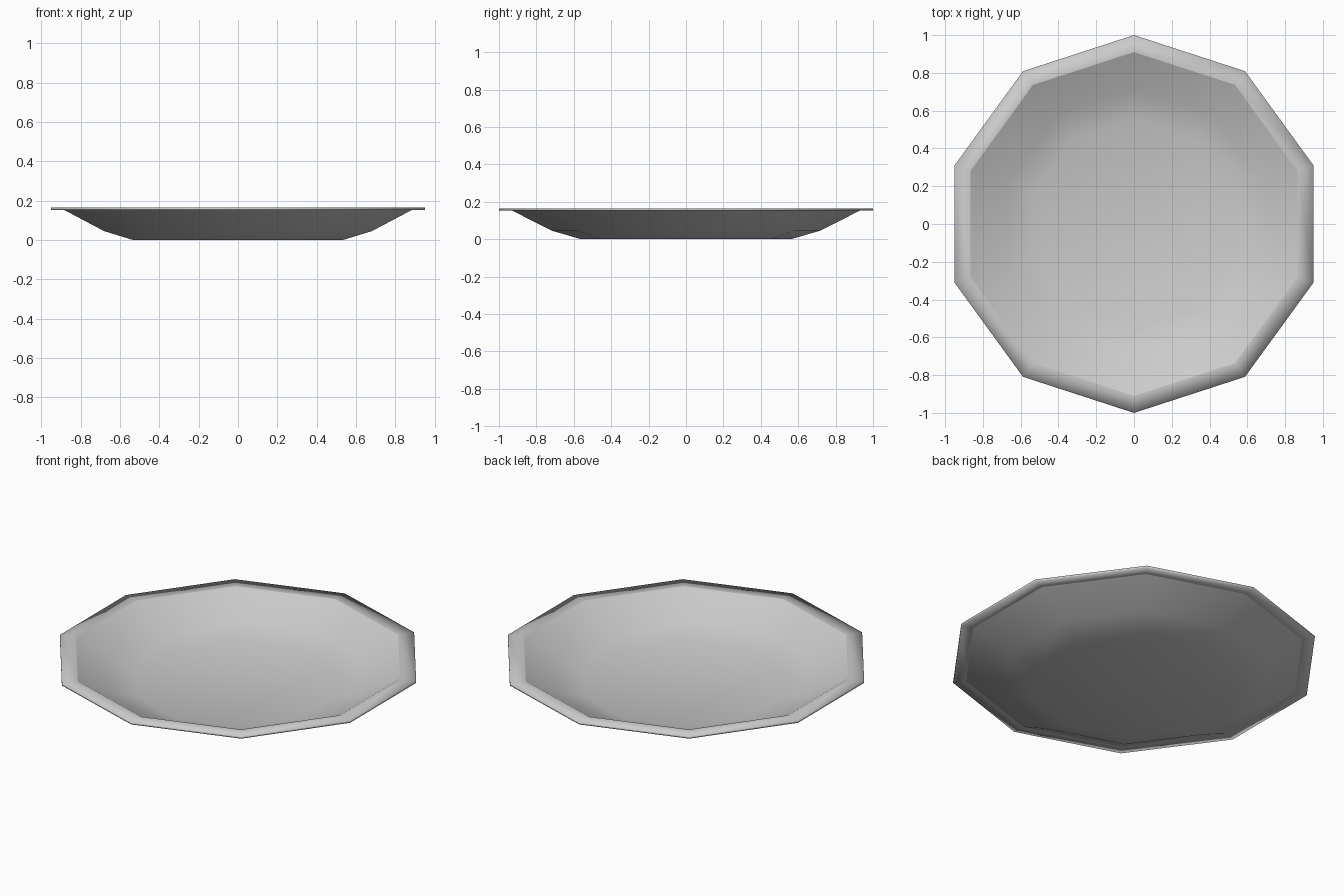
import bpy
import bmesh
from math import cos, sin, pi

cube = bpy.data.objects.get("Cube")
if cube:
    bpy.data.objects.remove(cube, do_unlink=True)

SIDES = 10


def make_material(name, color):
    mat = bpy.data.materials.new(name)
    mat.use_nodes = True
    mat.diffuse_color = color
    mat.node_tree.nodes["Principled BSDF"].inputs["Base Color"].default_value = color
    return mat


def lathe(name, profile, sharp_rings, mat):
    """Turn a (radius, height) profile into a closed ten-sided body."""
    bm = bmesh.new()
    rings = []
    for r, z in profile:
        rings.append([bm.verts.new((r * sin(2 * pi * i / SIDES),
                                    -r * cos(2 * pi * i / SIDES), z))
                      for i in range(SIDES)])
    for low, high in zip(rings, rings[1:]):
        for i in range(SIDES):
            j = (i + 1) % SIDES
            bm.faces.new((low[i], low[j], high[j], high[i]))
    # flat caps for the underside and the inner floor
    bm.faces.new(rings[0][::-1])
    bm.faces.new(rings[-1])
    for face in bm.faces:
        face.smooth = True
    # crisp creases where the flat rim meets the bowl
    for k in sharp_rings:
        for i in range(SIDES):
            bm.edges.get((rings[k][i], rings[k][(i + 1) % SIDES])).smooth = False
    bmesh.ops.recalc_face_normals(bm, faces=bm.faces)
    mesh = bpy.data.meshes.new(name)
    bm.to_mesh(mesh)
    bm.free()
    mesh.materials.append(mat)
    obj = bpy.data.objects.new(name, mesh)
    bpy.context.collection.objects.link(obj)
    return obj


ceramic = make_material("light grey ceramic", (0.6, 0.6, 0.6, 1))

# underside, outer wall, rim, inner wall, floor
plate_profile = [(0.56, 0), (0.715, 0.045), (0.93, 0.153), (1, 0.153),
                 (1, 0.165), (0.91, 0.165), (0.705, 0.06), (0.555, 0.013)]
lathe("plate", plate_profile, (2, 5), ceramic)
